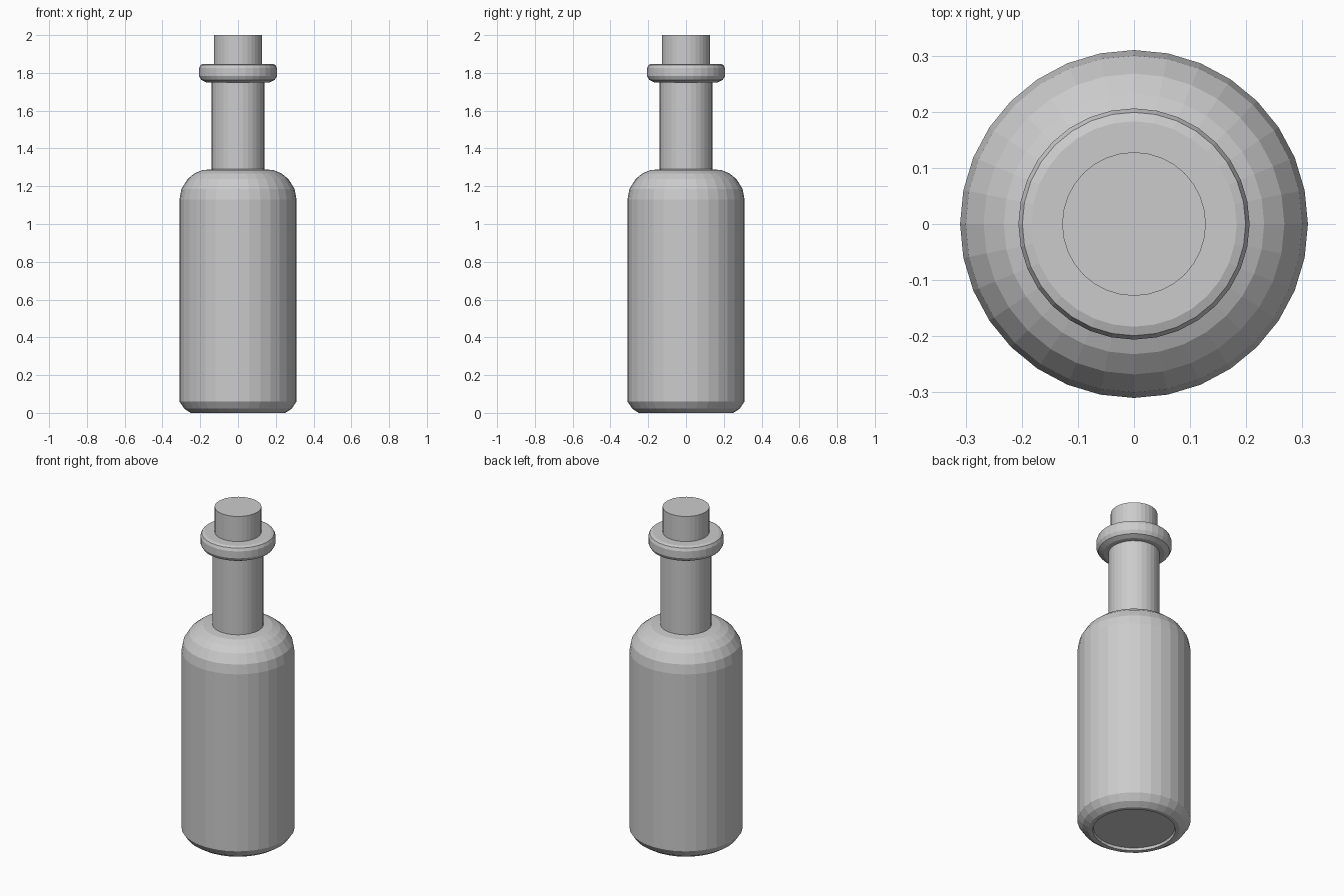
import bpy, bmesh, math

if "Cube" in bpy.data.objects:
    bpy.data.objects.remove(bpy.data.objects["Cube"])

SIDES = 32


def lathe(name, profile):
    """Spin a closed (radius, z) profile around the z axis; radius 0 is a pole."""
    bm = bmesh.new()
    rings = []
    for r, z in profile:
        if r == 0:
            rings.append([bm.verts.new((0, 0, z))])
        else:
            rings.append([bm.verts.new((r * math.cos(2 * math.pi * i / SIDES),
                                        r * math.sin(2 * math.pi * i / SIDES), z))
                          for i in range(SIDES)])
    for a, b in zip(rings, rings[1:]):
        for i in range(SIDES):
            j = (i + 1) % SIDES
            if len(a) == 1:
                bm.faces.new((a[0], b[j], b[i]))
            elif len(b) == 1:
                bm.faces.new((a[i], a[j], b[0]))
            else:
                bm.faces.new((a[i], a[j], b[j], b[i]))
    bmesh.ops.recalc_face_normals(bm, faces=bm.faces)
    mesh = bpy.data.meshes.new(name)
    bm.to_mesh(mesh)
    bm.free()
    obj = bpy.data.objects.new(name, mesh)
    bpy.context.collection.objects.link(obj)
    return obj


# Bottle: recessed base, body, rounded shoulder, neck
lathe("bottle", [
    (0, 0.015), (0.222, 0.015), (0.226, 0), (0.25, 0),
    (0.284, 0.022), (0.31, 0.06),
    (0.31, 1.13), (0.30, 1.185), (0.268, 1.237), (0.232, 1.267),
    (0.19, 1.285), (0.14, 1.29),
    # neck and rolled lip
    (0.14, 1.75), (0.168, 1.75), (0.195, 1.763), (0.206, 1.783),
    (0.206, 1.825), (0.199, 1.842), (0.183, 1.848), (0, 1.848),
])

# Cork stopper standing in the neck
lathe("cork", [(0, 1.84), (0.128, 1.84), (0.128, 2.0), (0, 2.0)])
